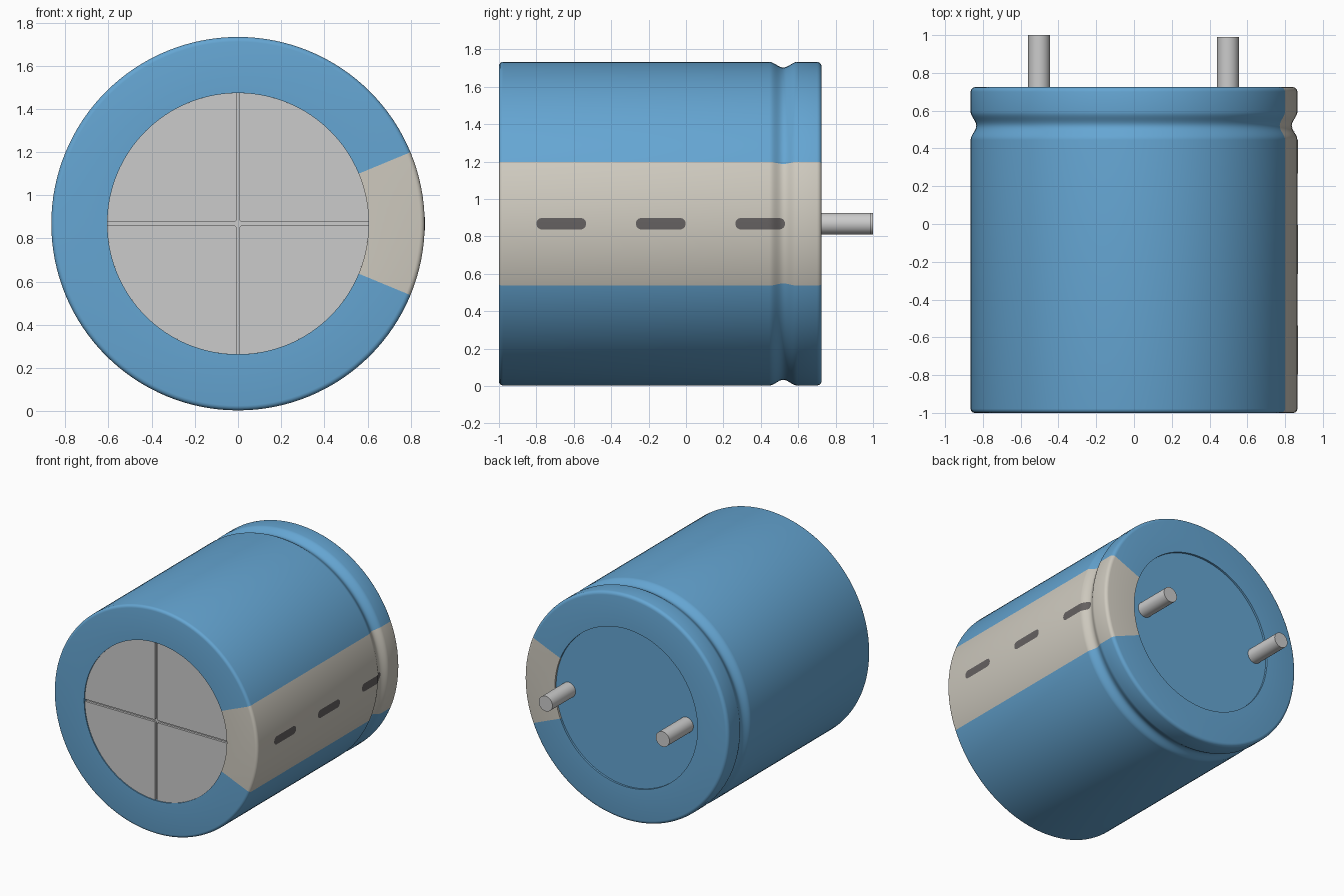
import bpy, bmesh, math
from math import sin, cos, pi, sqrt

if "Cube" in bpy.data.objects:
    bpy.data.objects.remove(bpy.data.objects["Cube"])

R, RI, ZC, SEG = 0.865, 0.605, 0.868, 128
Y0, Y1 = -1.0, 0.725


def material(name, rgb):
    m = bpy.data.materials.new(name)
    m.diffuse_color = (*rgb, 1)
    m.use_nodes = True
    m.node_tree.nodes["Principled BSDF"].inputs["Base Color"].default_value = m.diffuse_color
    return m


BLUE = material("blue_sleeve", (0.13, 0.38, 0.65))
BEIGE = material("beige_stripe", (0.62, 0.59, 0.52))
DARK = material("dark_mark", (0.13, 0.12, 0.12))


def finish(name, bm, mats=(), smooth=True):
    bmesh.ops.recalc_face_normals(bm, faces=bm.faces)
    me = bpy.data.meshes.new(name)
    bm.to_mesh(me)
    bm.free()
    for m in mats:
        me.materials.append(m)
    ob = bpy.data.objects.new(name, me)
    bpy.context.collection.objects.link(ob)
    if smooth:
        bpy.ops.object.select_all(action='DESELECT')
        ob.select_set(True)
        bpy.context.view_layer.objects.active = ob
        bpy.ops.object.shade_smooth_by_angle(angle=math.radians(35))
    return ob


def radius(y):
    """Outer radius with the crimped groove near the back."""
    d = abs(y - 0.52) / 0.075
    return R - (0.015 * (1 + cos(pi * d)) if d < 1 else 0)


def disc(name, r, y, depth, x=0, mats=()):
    """Solid cylinder along y, from y to y + depth."""
    bm = bmesh.new()
    n = SEG if r > 0.2 else 32
    f = bm.faces.new([bm.verts.new((x + r * cos(2 * pi * i / n), y, ZC + r * sin(2 * pi * i / n)))
                      for i in range(n)])
    new = bmesh.ops.extrude_face_region(bm, geom=[f], use_keep_orig=True)['geom']
    bmesh.ops.translate(bm, vec=(0, depth, 0), verts=[v for v in new if isinstance(v, bmesh.types.BMVert)])
    return finish(name, bm, mats)


# sleeve: lathed profile with rounded rims, groove and a stripe coloured by angle
def rim(y, side, b):
    return [(R - b + b * sin(t * pi / 8), y + side * b * (1 - cos(t * pi / 8))) for t in range(5)]


profile = [(RI, Y0 + 0.03)] + [(RI, Y0)] + rim(Y0, 1, 0.022)
profile += [(radius(y), y) for y in [0.445 + 0.15 * i / 16 for i in range(17)]]
profile += rim(Y1, -1, 0.025)[::-1] + [(RI, Y1), (RI, Y1 - 0.03)]
bm = bmesh.new()
rings = [[bm.verts.new((r * cos(2 * pi * i / SEG), y, ZC + r * sin(2 * pi * i / SEG)))
          for r, y in profile] for i in range(SEG)]
for i in range(SEG):
    a, b = rings[i], rings[(i + 1) % SEG]
    in_stripe = i < SEG // 16 or i >= SEG - SEG // 16
    for j in range(len(profile) - 1):
        bm.faces.new((a[j], a[j + 1], b[j + 1], b[j])).material_index = int(in_stripe)
finish("sleeve", bm, (BLUE, BEIGE))

# dark dashes lying on the stripe
for k, yc in enumerate((-0.667, -0.135, 0.397)):
    half, rr = 0.133, 0.031
    flat = half - rr
    ds = [-flat - rr * cos(t * pi / 16) for t in range(9)]
    ds += [-flat + 2 * flat * t / 16 for t in range(1, 16)] + [-d for d in ds[::-1]]
    bm = bmesh.new()
    cols = []
    for d in ds:
        e = max(0, abs(d) - flat)
        h = max(0.001, sqrt(max(0, rr * rr - e * e)))
        rad = radius(yc + d) + 0.002
        cols.append([bm.verts.new((rad * cos(h * s / R), yc + d, ZC + rad * sin(h * s / R)))
                     for s in (-1, -0.5, 0, 0.5, 1)])
    for a, b in zip(cols, cols[1:]):
        for j in range(4):
            bm.faces.new((a[j], b[j], b[j + 1], a[j + 1]))
    finish("stripe_dash_%d" % (k + 1), bm, (DARK,))

# front metal face: four quadrants raised above a floor, leaving the vent cross
disc("vent_floor", RI, Y0 + 0.025, 0.02)
g = 0.008
a0 = math.asin(g / RI)
bm = bmesh.new()
for q in range(4):
    pts = [(g * 1.8, g), (RI, None), (g, g * 1.8)]
    loop = [(g, g * 1.8), (g * 1.8, g)]
    loop += [(RI * cos(t), RI * sin(t)) for t in [a0 + (pi / 2 - 2 * a0) * i / 32 for i in range(33)]]
    c, s = cos(q * pi / 2), sin(q * pi / 2)
    f = bm.faces.new([bm.verts.new((x * c - z * s, Y0 + 0.008, ZC + x * s + z * c)) for x, z in loop])
    new = bmesh.ops.extrude_face_region(bm, geom=[f], use_keep_orig=True)['geom']
    bmesh.ops.translate(bm, vec=(0, 0.02, 0), verts=[v for v in new if isinstance(v, bmesh.types.BMVert)])
finish("vent_quadrants", bm, smooth=False)

# recessed back plate and two pins
disc("back_plate", RI, Y1 - 0.035, 0.02, mats=(BLUE,))
disc("pin_left", 0.058, Y1 - 0.03, 1.0 - Y1 + 0.03, x=-0.502)
disc("pin_right", 0.058, Y1 - 0.03, 0.99 - Y1 + 0.03, x=0.498)
